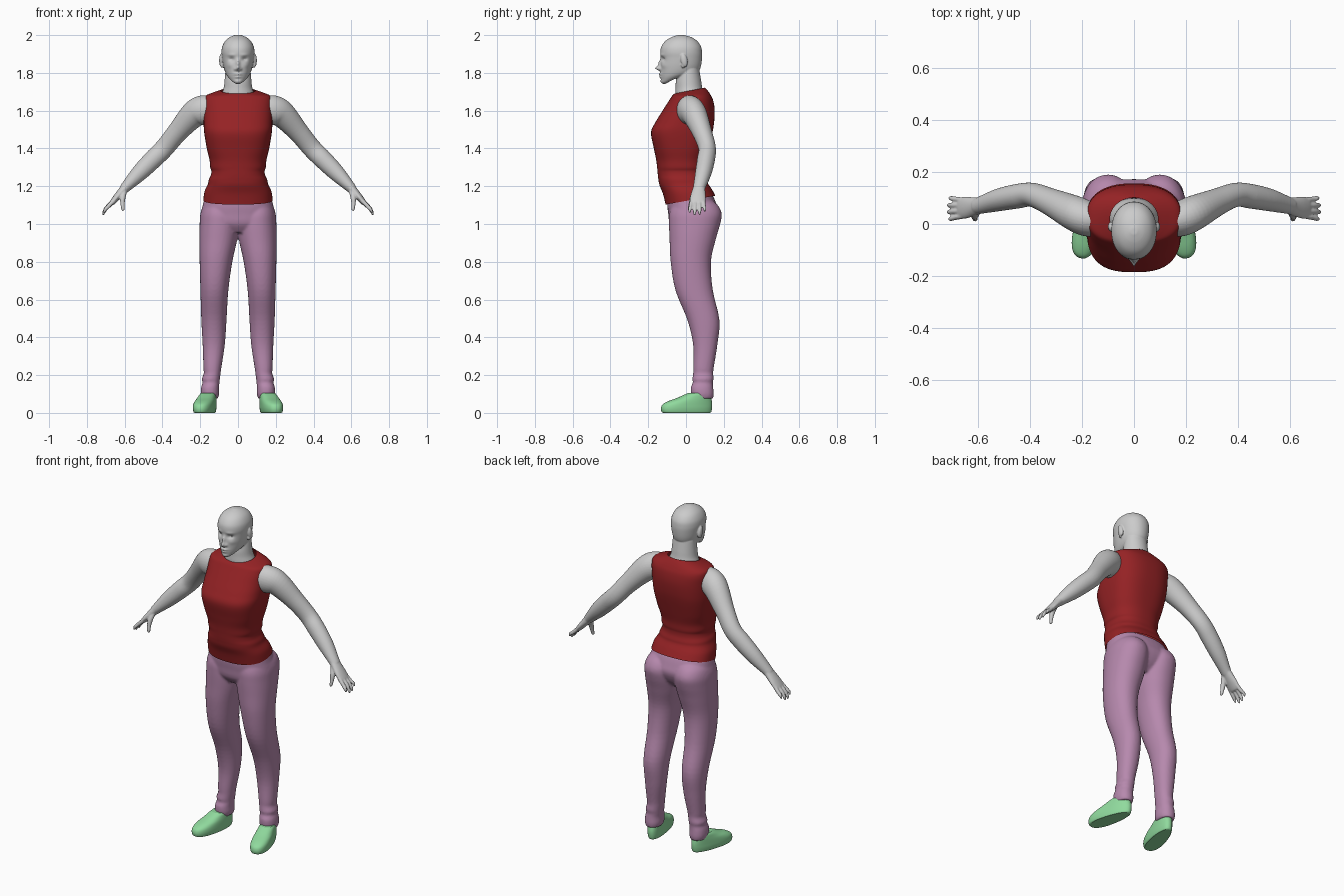
import bpy, bmesh, math
from mathutils import Vector, Matrix


def material(name, rgb):
    m = bpy.data.materials.new(name)
    m.diffuse_color = (*rgb, 1)
    return m


RED = material("red_cloth", (0.30, 0.016, 0.018))
PINK = material("pink_cloth", (0.47, 0.25, 0.42))
GREEN = material("green_shoe", (0.28, 0.70, 0.34))


def spline(rows, sub):
    """Catmull-Rom through rows of numbers."""
    out = []
    for i in range(len(rows) - 1):
        a, b, c, d = (rows[max(i - 1, 0)], rows[i], rows[i + 1], rows[min(i + 2, len(rows) - 1)])
        for k in range(sub):
            t = k / sub
            out.append([q + 0.5 * t * (r - p + t * (2*p - 5*q + 4*r - s + t * (3*(q - r) + s - p)))
                        for p, q, r, s in zip(a, b, c, d)])
    return out + [list(rows[-1])]


def skin(bm, rings, caps=True):
    loops = [[bm.verts.new(p) for p in ring] for ring in rings]
    n = len(loops[0])
    for a, b in zip(loops, loops[1:]):
        for i in range(n):
            bm.faces.new((a[i], a[(i + 1) % n], b[(i + 1) % n], b[i]))
    if caps:
        bm.faces.new(loops[0][::-1])
        bm.faces.new(loops[-1])


def stack(bm, rows, s=1, seg=48, sub=5, caps=True, warp=None):
    """Loft of level rings: (z front, z back, y front, y back, x inner, x outer, roundness)."""
    rings = []
    for zf, zb, yf, yb, xi, xo, n in spline(rows, sub):
        ring = []
        for k in range(seg):
            a = 2 * math.pi * k / seg
            c, d = math.cos(a), math.sin(a)
            u = math.copysign(abs(c) ** (2 / n), c)
            v = math.copysign(abs(d) ** (2 / n), d)
            p = Vector(((xi + xo) / 2 + u * (xo - xi) / 2, (yf + yb) / 2 + v * (yb - yf) / 2,
                        zf + (zb - zf) * (v + 1) / 2))
            p = warp(p) if warp else p
            ring.append((p.x * s, p.y, p.z))
        rings.append(ring)
    skin(bm, rings, caps)


def tube(bm, rows, s=1, seg=24, sub=6):
    """Loft along a path: (x, y, z, radius along y, radius across)."""
    pts = spline(rows, sub)
    rings = []
    for i, p in enumerate(pts):
        t = (Vector(pts[min(i + 1, len(pts) - 1)][:3]) - Vector(pts[max(i - 1, 0)][:3])).normalized()
        u = (Vector((0, 1, 0)) - t * t.y).normalized()
        v = t.cross(u)
        ring = []
        for k in range(seg):
            a = 2 * math.pi * k / seg
            q = Vector(p[:3]) + u * p[3] * math.cos(a) + v * p[4] * math.sin(a)
            ring.append((q.x * s, q.y, q.z))
        rings.append(ring)
    skin(bm, rings)


def ball(bm, loc, size, rot=0):
    m = Matrix.Translation(loc) @ Matrix.Rotation(rot, 4, 'X') @ Matrix.Diagonal((*size, 1))
    bmesh.ops.create_uvsphere(bm, u_segments=24, v_segments=14, radius=1, matrix=m)


def finish(name, bm, mat=None, voxel=0, smooth=3):
    bmesh.ops.recalc_face_normals(bm, faces=bm.faces[:])
    for f in bm.faces:
        f.smooth = len(f.verts) <= 4
    me = bpy.data.meshes.new(name)
    bm.to_mesh(me)
    bm.free()
    ob = bpy.data.objects.new(name, me)
    bpy.context.collection.objects.link(ob)
    if mat:
        me.materials.append(mat)
    if voxel:
        r = ob.modifiers.new("fuse", 'REMESH')
        r.mode, r.voxel_size, r.use_smooth_shade = 'VOXEL', voxel, True
        sm = ob.modifiers.new("soften", 'SMOOTH')
        sm.factor, sm.iterations = 0.5, smooth
    return ob


# Head: lofted skull with nose, lips, brow and eye sockets pushed out of the front
BUMPS = [(0, 1.824, .011, .012, .028), (0, 1.850, .009, .020, .014), (0, 1.793, .022, .006, .011),
         (0, 1.778, .018, .005, .009), (0, 1.754, .022, .010, .006), (.016, 1.820, .006, .007, .008),
         (.034, 1.872, .015, .010, -.012), (.034, 1.895, .022, .007, .004), (.045, 1.84, .016, .014, .004)]


def face(p):
    if p.y < -.05:
        p.y -= sum(h * math.exp(-((abs(p.x) - x) / sx) ** 2 - ((p.z - z) / sz) ** 2)
                   for x, z, sx, sz, h in BUMPS)
    return p


bm = bmesh.new()
head = [(1.740, 1.785, -.112, -.03, .022), (1.746, 1.79, -.126, .00, .038), (1.77, 1.80, -.132, .045, .057),
        (1.80, 1.815, -.134, .07, .069), (1.84, 1.84, -.134, .08, .078), (1.88, 1.88, -.133, .085, .084),
        (1.91, 1.91, -.136, .085, .087), (1.94, 1.94, -.130, .079, .083), (1.97, 1.97, -.108, .058, .067),
        (1.99, 1.99, -.075, .025, .042), (2.001, 2.001, -.04, -.015, .012)]
stack(bm, [(a, b, c, d, -e, e, 2.1) for a, b, c, d, e in head], seg=112, sub=8, warp=face)
# Neck
neck = [(1.64, -.05, .10, .10), (1.685, -.056, .096, .088), (1.72, -.055, .086, .076),
        (1.76, -.053, .08, .071), (1.82, -.04, .07, .066)]
stack(bm, [(z, z, a, b, -r, r, 2) for z, a, b, r in neck])
# Ears
for s in (-1, 1):
    ball(bm, (s * .088, -.010, 1.866), (.012, .018, .036), .2)
    ball(bm, (s * .084, -.016, 1.840), (.009, .010, .014))
finish("head_and_neck", bm, voxel=.004, smooth=2)

# Eyes
for s, side in ((-1, "right"), (1, "left")):
    bm = bmesh.new()
    ball(bm, (s * .033, -.105, 1.872), (.013, .010, .006))
    finish(side + "_eye", bm)

# Arms with hands
ARM = [(.13, .010, 1.600, .062, .074), (.185, .022, 1.602, .068, .079), (.235, .045, 1.580, .066, .071),
       (.32, .085, 1.487, .052, .055), (.39, .112, 1.402, .046, .051), (.45, .106, 1.342, .047, .050),
       (.52, .092, 1.272, .043, .044), (.59, .072, 1.200, .033, .029), (.605, .069, 1.183, .031, .025)]
PALM = [(.590, .071, 1.200, .031, .026), (.615, .067, 1.172, .036, .022), (.645, .063, 1.138, .042, .018),
        (.667, .062, 1.112, .040, .014), (.673, .062, 1.105, .033, .009)]
FINGERS = [(.030, .020, .004, 1.058), (.051, .046, .010, 1.046), (.072, .072, .009, 1.048), (.092, .099, .003, 1.064)]
for s, side in ((-1, "right"), (1, "left")):
    bm = bmesh.new()
    tube(bm, ARM, s, seg=32)
    tube(bm, PALM, s)
    for y0, y1, out, z in FINGERS:
        tube(bm, [(.655, y0, 1.125, .010, .011), (.684 + out * .5, (y0 + y1) / 2, 1.094, .010, .011),
                  (.699 + out, y1, z + .018, .009, .009), (.704 + out, y1, z, .004, .004)], s, seg=12)
    tube(bm, [(.600, .050, 1.178, .012, .014), (.610, .034, 1.140, .014, .015), (.611, .024, 1.104, .011, .011),
              (.609, .018, 1.078, .009, .009), (.608, .017, 1.069, .004, .004)], s, seg=12)
    finish(side + "_arm", bm, voxel=.0045, smooth=2)

# Sleeveless shirt, open at hem and collar
SHIRT = [(1.103, 1.150, -.108, .156, .184, 2.4), (1.16, 1.185, -.122, .136, .177, 2.4),
         (1.205, 1.215, -.140, .116, .160, 2.4), (1.235, 1.235, -.146, .110, .154, 2.4),
         (1.258, 1.258, -.149, .102, .144, 2.4), (1.28, 1.28, -.151, .100, .141, 2.4),
         (1.30, 1.30, -.153, .103, .147, 2.4), (1.34, 1.34, -.158, .106, .151, 2.4),
         (1.40, 1.40, -.170, .120, .165, 2.6), (1.485, 1.485, -.185, .140, .179, 2.7),
         (1.54, 1.54, -.161, .149, .182, 2.6), (1.60, 1.60, -.124, .152, .182, 2.5),
         (1.65, 1.65, -.092, .145, .182, 2.5), (1.675, 1.68, -.076, .132, .174, 2.4),
         (1.685, 1.705, -.067, .116, .132, 2.2), (1.690, 1.722, -.061, .101, .092, 2)]
bm = bmesh.new()
stack(bm, [(a, b, c, d, -e, e, n) for a, b, c, d, e, n in SHIRT], seg=64, caps=False)
finish("sleeveless_shirt", bm, RED)

# Trousers: hips fused with both legs
HIPS = [(.955, -.055, .11, .11), (1.0, -.086, .15, .185), (1.055, -.094, .172, .196),
        (1.10, -.099, .162, .186), (1.15, -.097, .142, .173), (1.17, -.09, .12, .15)]
LEG = [(.075, .035, .143, .107, .190), (.10, .026, .147, .100, .197), (.135, .026, .144, .101, .195),
       (.16, .036, .142, .098, .188), (.18, .034, .146, .096, .191), (.21, .038, .144, .092, .181),
       (.24, .038, .147, .088, .183), (.36, .038, .166, .070, .187), (.49, .008, .177, .061, .194),
       (.65, -.056, .142, .051, .199), (.80, -.081, .132, .030, .203), (.92, -.087, .158, .004, .205),
       (1.0, -.090, .181, -.004, .203), (1.055, -.088, .189, .000, .199), (1.10, -.07, .168, .015, .183),
       (1.13, -.03, .13, .04, .15)]
bm = bmesh.new()
stack(bm, [(z, z, a, b, -r, r, 2.4) for z, a, b, r in HIPS])
for s in (-1, 1):
    stack(bm, [(z, z, a, b, i, o, 2.15) for z, a, b, i, o in LEG], s)
finish("trousers", bm, PINK, voxel=.007, smooth=4)

# Shoes: rounded toe, narrower heel, turned outward
SHOE = [(.0, -.128, .126, .042), (.006, -.136, .133, .046), (.025, -.139, .137, .049), (.045, -.130, .138, .049),
        (.062, -.100, .136, .048), (.078, -.055, .132, .046), (.095, -.015, .125, .043), (.104, .005, .118, .038)]
TURN = Matrix.Rotation(math.radians(14), 3, 'Z')


def shoe_shape(p):
    p.x *= 1.04 - 1.3 * p.y
    return TURN @ p + Vector((.172, .004, 0))


for s, side in ((-1, "right"), (1, "left")):
    bm = bmesh.new()
    stack(bm, [(z, z, a, b, -r, r, 2.3) for z, a, b, r in SHOE], s, warp=shoe_shape)
    finish(side + "_shoe", bm, GREEN)
